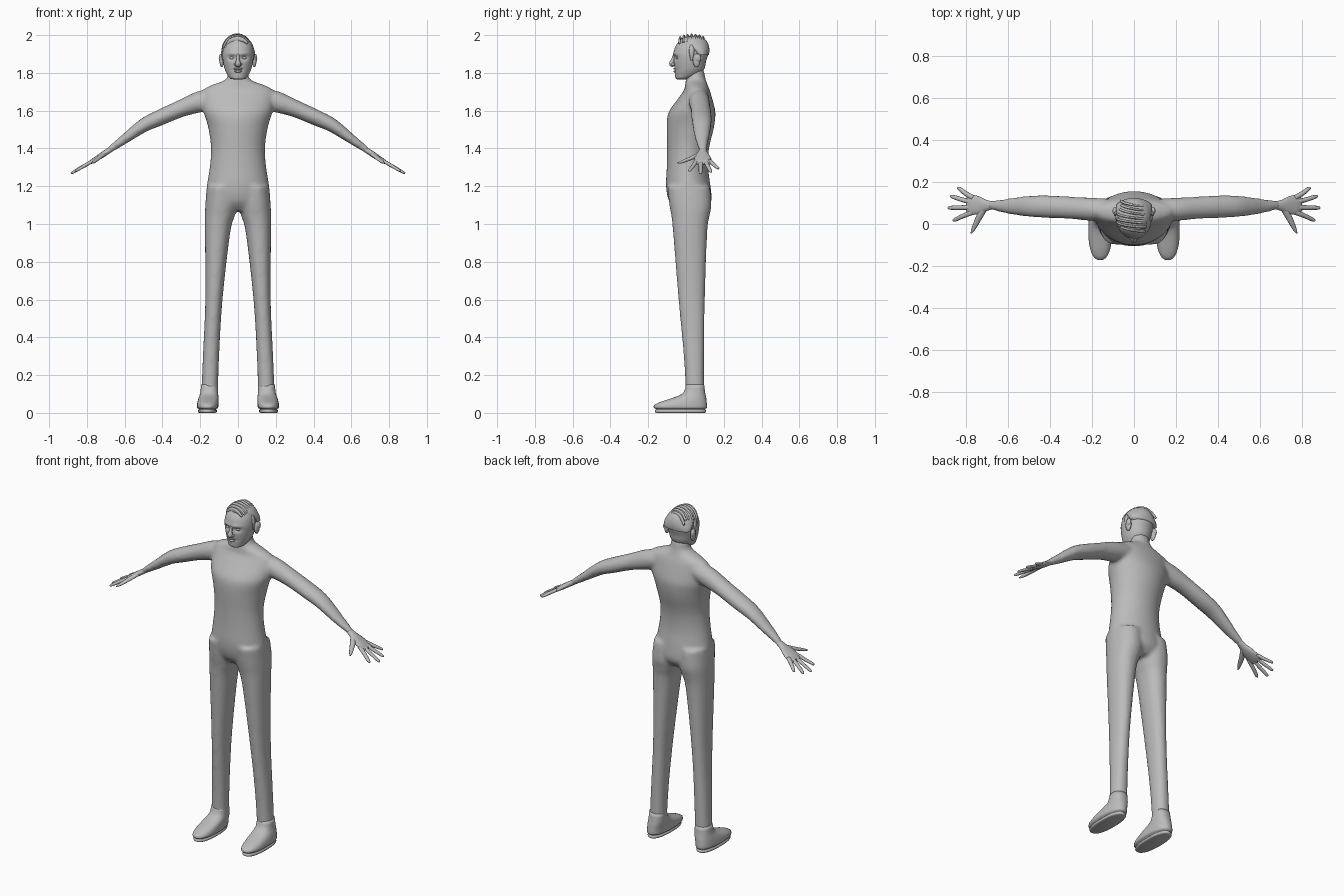
import bpy, bmesh
from math import sin, cos, pi, exp
from mathutils import Vector

cube = bpy.data.objects.get("Cube")
if cube:
    bpy.data.objects.remove(cube)

grey = bpy.data.materials.new("plain grey")
grey.use_nodes = True
GREY = (0.5, 0.5, 0.5, 1)
grey.diffuse_color = GREY
grey.node_tree.nodes["Principled BSDF"].inputs["Base Color"].default_value = GREY


def smooth_rows(rows, steps):
    """Catmull-Rom interpolation between the given section rows."""
    out = []
    for i in range(len(rows) - 1):
        a, b = rows[max(i - 1, 0)], rows[i]
        c, d = rows[i + 1], rows[min(i + 2, len(rows) - 1)]
        for k in range(steps):
            t = k / steps
            out.append([q + 0.5 * t * (r - p + t * (2 * p - 5 * q + 4 * r - s + t * (3 * (q - r) + s - p)))
                        for p, q, r, s in zip(a, b, c, d)])
    return out + [list(rows[-1])]


def skin(bm, rings):
    """Bridge rings of points into a closed skin."""
    loops = [[bm.verts.new(p) for p in ring] for ring in rings]
    n = len(loops[0])
    faces = [bm.faces.new((a[i], a[(i + 1) % n], b[(i + 1) % n], b[i]))
             for a, b in zip(loops, loops[1:]) for i in range(n)]
    faces += [bm.faces.new(loops[0]), bm.faces.new(loops[-1])]
    bmesh.ops.recalc_face_normals(bm, faces=faces)


def stack(bm, rows, s=1, steps=4, n=32, power=1.0):
    """Horizontal oval slices: z, x range, y range."""
    rings = []
    for z, x0, x1, y0, y1 in smooth_rows(rows, steps):
        ring = []
        for i in range(n):
            c, q = cos(2 * pi * i / n), sin(2 * pi * i / n)
            c = abs(c) ** power * (1 if c > 0 else -1)
            q = abs(q) ** power * (1 if q > 0 else -1)
            ring.append((s * ((x0 + x1) / 2 + c * (x1 - x0) / 2), (y0 + y1) / 2 + q * (y1 - y0) / 2, z))
        rings.append(ring)
    skin(bm, rings)


def tube(bm, rows, s=1, steps=4, n=12, up=(0, 0, 1)):
    """Oval tube along a path: x, y, z, half width, half thickness."""
    rows = smooth_rows(rows, steps)
    pts = [Vector((s * r[0], r[1], r[2])) for r in rows]
    rings = []
    for i, r in enumerate(rows):
        tangent = (pts[min(i + 1, len(pts) - 1)] - pts[max(i - 1, 0)]).normalized()
        side = Vector(up).cross(tangent).normalized()
        lift = tangent.cross(side)
        rings.append([pts[i] + side * r[3] * cos(2 * pi * k / n) + lift * r[4] * sin(2 * pi * k / n)
                      for k in range(n)])
    skin(bm, rings)


def ball(bm, centre, size):
    made = bmesh.ops.create_uvsphere(bm, u_segments=16, v_segments=10, radius=1)["verts"]
    bmesh.ops.scale(bm, vec=size, verts=made)
    bmesh.ops.translate(bm, vec=centre, verts=made)


def finish(bm, name):
    mesh = bpy.data.meshes.new(name)
    bm.to_mesh(mesh)
    bm.free()
    mesh.materials.append(grey)
    mesh.shade_smooth()
    obj = bpy.data.objects.new(name, mesh)
    bpy.context.collection.objects.link(obj)
    return obj


# Body: torso, legs and arms fused into one skin
bm = bmesh.new()
torso = [(1.82, .052, .01, .095), (1.775, .058, 0, .102), (1.755, .085, -.002, .108), (1.735, .14, -.005, .115),
         (1.71, .185, -.01, .125), (1.66, .19, -.045, .14), (1.6, .185, -.088, .155), (1.56, .172, -.1, .155),
         (1.5, .156, -.102, .146), (1.4, .143, -.1, .122), (1.3, .15, -.102, .117), (1.2, .165, -.106, .13),
         (1.12, .168, -.09, .135), (1.07, .12, -.05, .1)]
stack(bm, [(z, -w, w, f, b) for z, w, f, b in torso])
leg = [(1.2, .005, .165, -.1, .128), (1.1, .005, .173, -.088, .135), (1.04, .018, .175, -.077, .124),
       (.95, .042, .175, -.068, .112), (.6, .082, .173, -.04, .1), (.3, .1, .186, -.012, .096),
       (.09, .106, .195, 0, .096)]
arm = [(.12, .07, 1.67, .05, .05), (.2, .07, 1.648, .055, .056), (.3, .077, 1.612, .053, .046),
       (.42, .083, 1.56, .054, .042), (.5, .084, 1.522, .05, .037), (.6, .085, 1.45, .037, .026),
       (.69, .09, 1.385, .019, .016)]
for s in (1, -1):
    stack(bm, leg, s, power=.9)
    tube(bm, arm, s, n=24)
body = finish(bm, "body")
fuse = body.modifiers.new("fuse", 'REMESH')
fuse.mode = 'VOXEL'
fuse.voxel_size = .01
fuse.use_smooth_shade = True
soften = body.modifiers.new("soften", 'SMOOTH')
soften.factor = .5
soften.iterations = 8

# Hands: palm, four spread fingers and a thumb
palm = [(.665, .09, 1.4, .017, .014), (.7, .088, 1.378, .026, .015), (.735, .088, 1.355, .042, .014),
        (.775, .092, 1.33, .047, .011), (.795, .093, 1.318, .038, .006)]
tips = [(.84, .168, 1.292), (.873, .13, 1.275), (.885, .077, 1.268), (.862, .02, 1.28)]
for s, side in ((1, "left"), (-1, "right")):
    bm = bmesh.new()
    tube(bm, palm, s, n=16)
    for i, (x, y, z) in enumerate(tips):
        bx, by = .765, .125 - .023 * i
        tube(bm, [(bx, by, 1.336, .012, .009), ((bx + x) / 2, (by + y) / 2, (1.336 + z) / 2, .011, .009),
                  (x - .01, y, z + .005, .009, .007), (x, y, z, .003, .003)], s)
    tube(bm, [(.705, .08, 1.374, .013, .011), (.735, .035, 1.352, .015, .01), (.762, -.02, 1.33, .01, .008),
              (.775, -.045, 1.322, .003, .003)], s)
    finish(bm, side + "_hand")

    # Shoe with a grooved sole
    bm = bmesh.new()
    stack(bm, [(0, .12, .205, -.155, .1), (.004, .112, .212, -.164, .106), (.014, .112, .212, -.164, .106),
               (.02, .118, .206, -.158, .1), (.026, .106, .216, -.17, .11), (.042, .104, .217, -.168, .111),
               (.06, .104, .214, -.13, .109), (.08, .104, .208, -.07, .107), (.105, .105, .2, -.015, .102),
               (.15, .107, .195, .0, .096)], s, steps=2, power=.85)
    finish(bm, side + "_shoe")

    # Ear
    bm = bmesh.new()
    ball(bm, (s * .086, .056, 1.866), (.012, .02, .036))
    ball(bm, (s * .091, .062, 1.878), (.011, .018, .022))
    finish(bm, side + "_ear")

# Head: stacked slices with pressed eye sockets
bm = bmesh.new()
skull = [(1.765, .022, -.045, .0), (1.772, .042, -.055, .03), (1.79, .056, -.058, .07), (1.82, .07, -.06, .097),
         (1.86, .079, -.064, .106), (1.9, .083, -.066, .117), (1.94, .077, -.056, .116), (1.97, .06, -.034, .1),
         (1.986, .038, -.008, .078), (1.991, .012, .02, .05)]
stack(bm, [(z, -w, w, f, b) for z, w, f, b in skull], steps=6, n=48, power=.95)
for v in bm.verts:
    if v.co.y < 0:
        x, z = abs(v.co.x), v.co.z
        v.co.y += .014 * exp(-((x - .032) / .018) ** 2 - ((z - 1.88) / .013) ** 2)
        v.co.y -= .006 * exp(-((x - .03) / .026) ** 2 - ((z - 1.902) / .008) ** 2)
        v.co.y += .005 * exp(-(x / .03) ** 2 - ((z - 1.815) / .004) ** 2)
tube(bm, [(0, -.062, 1.9, .007, .005), (0, -.07, 1.87, .009, .009), (0, -.076, 1.848, .015, .013),
          (0, -.066, 1.834, .013, .006)], up=(0, 1, 0))
for s in (1, -1):
    ball(bm, (s * .032, -.043, 1.879), (.014, .011, .008))
    ball(bm, (s * .013, -.068, 1.845), (.008, .009, .008))
ball(bm, (0, -.059, 1.822), (.024, .008, .005))
ball(bm, (0, -.058, 1.808), (.021, .008, .006))
finish(bm, "head")

# Hair: cap over the crown with locks swept across it
bm = bmesh.new()
cap = [(1.895, .086, .045, .121), (1.92, .086, .015, .124), (1.95, .077, -.03, .119), (1.975, .06, -.034, .104),
       (1.99, .036, -.008, .08), (1.995, .01, .02, .05)]
stack(bm, [(z, -w, w, f, b) for z, w, f, b in cap], n=40)
for i in range(7):
    y = -.025 + .02 * i
    reach = (1 - ((y - .035) / .115) ** 2) ** .5
    path = []
    for k in range(7):
        a = -.25 * pi + (.62 + .1 * sin(i)) * pi * k / 6
        path.append((-.085 * reach * sin(a), y + .025 * (k / 6) ** 2 - .01,
                     1.9 + .094 * reach * cos(a), .013 * sin(pi * (k + .5) / 7) + .002, .006))
    tube(bm, path, n=8, up=(0, 1, 0))
finish(bm, "hair")

# Sideburns
bm = bmesh.new()
for s in (1, -1):
    tube(bm, [(.07, .03, 1.945, .008, .012), (.083, .03, 1.91, .006, .014), (.08, .03, 1.865, .003, .005)], s, n=8,
         up=(0, 1, 0))
finish(bm, "sideburns")
